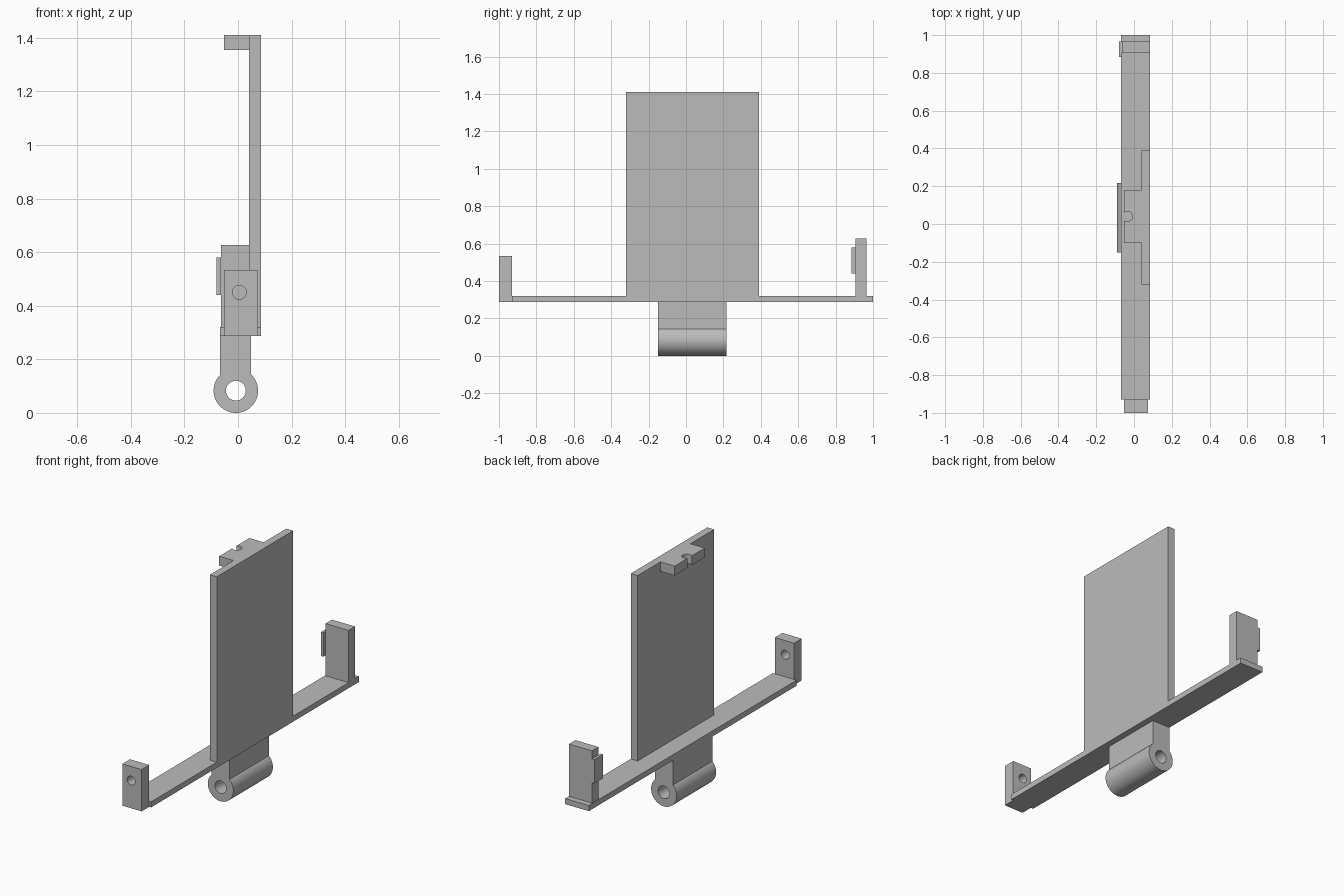
import bpy, bmesh, math
from mathutils import Matrix, Vector

cube = bpy.data.objects.get("Cube")
if cube:
    bpy.data.objects.remove(cube, do_unlink=True)

grey = bpy.data.materials.new("plain grey")
grey.use_nodes = True
colour = (0.5, 0.5, 0.5, 1)
grey.diffuse_color = colour
grey.node_tree.nodes["Principled BSDF"].inputs["Base Color"].default_value = colour


def finish(name, bm):
    bmesh.ops.recalc_face_normals(bm, faces=bm.faces)
    mesh = bpy.data.meshes.new(name)
    bm.to_mesh(mesh)
    bm.free()
    mesh.materials.append(grey)
    obj = bpy.data.objects.new(name, mesh)
    bpy.context.collection.objects.link(obj)
    return obj


def box(name, x, y, z):
    """Box from a (low, high) range on each axis."""
    bm = bmesh.new()
    bmesh.ops.create_cube(bm, size=1)
    for v in bm.verts:
        v.co = Vector([(a + b) / 2 + c * (b - a) for (a, b), c in zip((x, y, z), v.co)])
    return finish(name, bm)


def drill(obj, axis, radius, depth, centre):
    """Cut a round hole through obj along the Y or Z axis."""
    bm = bmesh.new()
    turn = Matrix.Rotation(math.pi / 2, 4, 'X') if axis == 'Y' else Matrix()
    bmesh.ops.create_cone(bm, cap_ends=True, segments=48, radius1=radius, radius2=radius,
                          depth=depth, matrix=Matrix.Translation(centre) @ turn)
    cutter = finish("hole_cutter", bm)
    cutter.hide_render = True
    mod = obj.modifiers.new("hole", 'BOOLEAN')
    mod.operation, mod.solver, mod.object = 'DIFFERENCE', 'EXACT', cutter
    smooth(obj)
    bpy.ops.object.modifier_apply(modifier=mod.name)
    bpy.data.objects.remove(cutter, do_unlink=True)
    smooth(obj)


def smooth(obj):
    bpy.ops.object.select_all(action='DESELECT')
    obj.select_set(True)
    bpy.context.view_layer.objects.active = obj
    bpy.ops.object.shade_smooth_by_angle(angle=math.radians(30))


# Long base bar and the upright panel on its edge
bar_z = (0.287, 0.32)
box("base_bar", (-0.068, 0.086), (-0.93, 1.0), bar_z)
box("upright_panel", (0.041, 0.086), (-0.32, 0.39), (bar_z[1], 1.41))

# Tab at the top of the panel, with a round notch in its free edge
tab = box("top_tab", (-0.052, 0.041), (-0.10, 0.18), (1.355, 1.41))
drill(tab, 'Z', 0.027, 0.2, (-0.035, 0.04, 1.38))

# Front end post with a through hole
post = box("front_post", (-0.052, 0.073), (-1.0, -0.93), (bar_z[0], 0.533))
drill(post, 'Y', 0.026, 0.3, (0.005, -0.965, 0.45))

# Back end post and the small lip on its side
box("back_post", (-0.064, 0.086), (0.905, 0.965), (bar_z[1], 0.627))
box("back_post_lip", (-0.08, -0.064), (0.885, 0.965), (0.44, 0.58))

# Hinge: a barrel that runs up into a flat web under the bar
cx, r = -0.008, 0.083
left, right = -0.067, 0.049
start = math.acos((left - cx) / r)
end = 2 * math.pi + math.acos((right - cx) / r)
steps = 56
profile = [(right, bar_z[0]), (left, bar_z[0])]
for i in range(steps + 1):
    a = start + (end - start) * i / steps
    profile.append((cx + r * math.cos(a), r + r * math.sin(a)))
bm = bmesh.new()
face = bm.faces.new([bm.verts.new((x, -0.15, z)) for x, z in profile])
out = bmesh.ops.extrude_face_region(bm, geom=[face])
bmesh.ops.translate(bm, vec=(0, 0.367, 0),
                    verts=[g for g in out["geom"] if isinstance(g, bmesh.types.BMVert)])
hinge = finish("hinge_barrel", bm)
drill(hinge, 'Y', 0.037, 1.0, (cx, 0.03, r))
